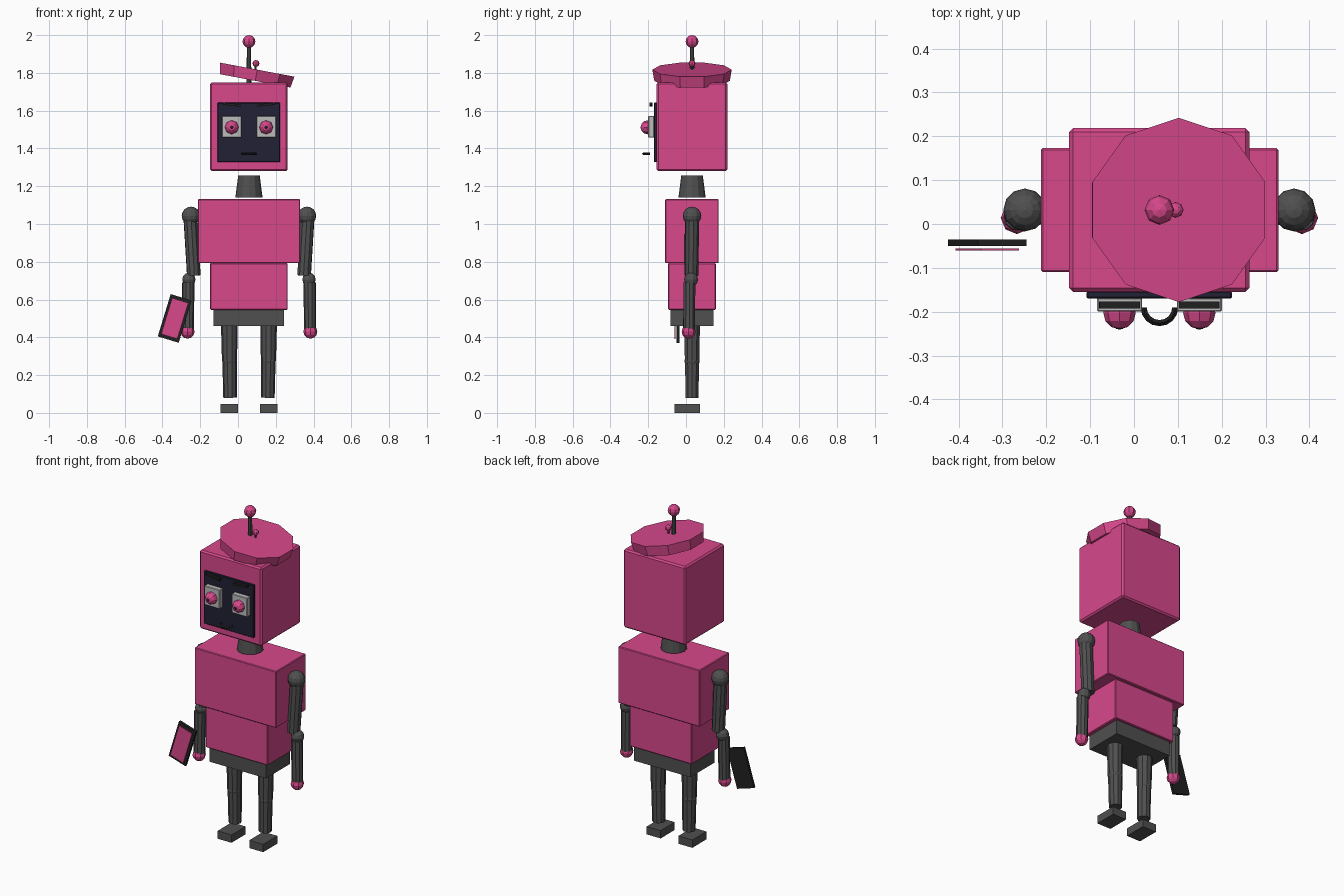
import bpy, bmesh
from math import radians, pi, cos, sin
from mathutils import Vector

if "Cube" in bpy.data.objects:
    bpy.data.objects.remove(bpy.data.objects["Cube"])

CX, CY = 0.058, 0.032   # body axis


def material(name, rgb):
    m = bpy.data.materials.new(name)
    m.diffuse_color = (*rgb, 1)
    m.use_nodes = True
    m.node_tree.nodes["Principled BSDF"].inputs["Base Color"].default_value = m.diffuse_color
    return m


PINK = material("pink", (0.68, 0.065, 0.26))
DARK = material("dark_metal", (0.08, 0.08, 0.08))
NAVY = material("screen_navy", (0.015, 0.015, 0.035))
BLACK = material("black", (0.015, 0.015, 0.015))
LIGHT = material("light_grey", (0.5, 0.5, 0.5))


def finish(name, mat):
    o = bpy.context.object
    o.name = name
    o.data.materials.append(mat)
    return o


def box(name, mat, x, y, z, bevel=0.0, rot_y=0.0):
    """Box from (min, max) ranges, optionally rolled about its own y axis."""
    lo, hi = zip(x, y, z)
    bpy.ops.mesh.primitive_cube_add(size=1, location=[(a + b) / 2 for a, b in zip(lo, hi)])
    o = finish(name, mat)
    o.scale = [b - a for a, b in zip(lo, hi)]
    bpy.ops.object.transform_apply(location=False, rotation=False, scale=True)
    o.rotation_euler.y = rot_y
    if bevel:
        m = o.modifiers.new("bevel", 'BEVEL')
        m.width, m.segments = bevel, 1
    return o


def ball(name, mat, loc, r, seg=8, rings=6, rot=(0, 0, 0)):
    bpy.ops.mesh.primitive_uv_sphere_add(segments=seg, ring_count=rings, radius=r,
                                         location=loc, rotation=rot)
    return finish(name, mat)


def rod(name, mat, a, b, r1, r2, n=10):
    """Tapered rod from a (radius r1) to b (radius r2)."""
    a, b = Vector(a), Vector(b)
    d = b - a
    bpy.ops.mesh.primitive_cone_add(vertices=n, radius1=r1, radius2=r2, depth=d.length,
                                    location=(a + b) / 2,
                                    rotation=d.to_track_quat('Z', 'Y').to_euler())
    return finish(name, mat)


# Torso stack and head
box("pelvis", DARK, (-0.13, 0.244), (-0.083, 0.145), (0.46, 0.546))
box("abdomen", PINK, (-0.148, 0.263), (-0.095, 0.158), (0.546, 0.793), 0.004)
box("chest", PINK, (-0.212, 0.329), (-0.11, 0.173), (0.793, 1.132), 0.004)
rod("neck", DARK, (CX, CY, 1.14), (CX, CY, 1.257), 0.072, 0.057, 12)
box("head", PINK, (-0.148, 0.263), (-0.155, 0.219), (1.28, 1.75), 0.009)
box("face_screen", NAVY, (-0.108, 0.223), (-0.17, -0.153), (1.327, 1.642), 0.003)

# Mouth: half ring bulging forward
bm = bmesh.new()
rows = []
for i in range(9):
    a = pi + pi * i / 8
    rows.append([bm.verts.new((CX + r * cos(a), -0.19 + r * sin(a), z))
                 for r, z in ((0.029, 1.372), (0.036, 1.365), (0.043, 1.372), (0.036, 1.379))])
for p, q in zip(rows, rows[1:]):
    for k in range(4):
        bm.faces.new((p[k], p[(k + 1) % 4], q[(k + 1) % 4], q[k]))
bm.faces.new(rows[0])
bm.faces.new(rows[-1])
bmesh.ops.recalc_face_normals(bm, faces=bm.faces)
mesh = bpy.data.meshes.new("mouth")
bm.to_mesh(mesh)
mesh.materials.append(BLACK)
bpy.context.collection.objects.link(bpy.data.objects.new("mouth", mesh))

for s, side in ((-1, "left"), (1, "right")):
    def X(d):
        return CX + s * d

    def span(d, w):
        return (X(d) - w / 2, X(d) + w / 2)

    # Eyes and brows
    box(side + "_eye_frame", LIGHT, span(0.091, 0.103), (-0.2, -0.168), (1.457, 1.571), 0.003)
    ball(side + "_iris", PINK, (X(0.091), -0.203, 1.512), 0.037, rot=(pi / 2, 0, 0))
    ball(side + "_pupil", BLACK, (X(0.091), -0.225, 1.512), 0.016, rot=(pi / 2, 0, 0))
    box(side + "_brow", BLACK, span(0.091, 0.092), (-0.193, -0.177), (1.626, 1.638),
        rot_y=s * radians(-6))

    # Arms
    ball(side + "_shoulder", DARK, (X(0.307), CY, 1.043), 0.049, 12, 8)
    rod(side + "_upper_arm", DARK, (X(0.309), CY, 1.02), (X(0.292), 0.028, 0.727), 0.038, 0.037)
    ball(side + "_elbow", DARK, (X(0.318), 0.027, 0.706), 0.037, 10, 6)
    rod(side + "_forearm", DARK, (X(0.321), 0.018, 0.69), (X(0.324), 0.016, 0.44), 0.033, 0.032)
    ball(side + "_hand", PINK, (X(0.325), 0.014, 0.43), 0.037)

    # Legs
    rod(side + "_thigh", DARK, (X(0.104), CY, 0.46), (X(0.103), CY, 0.275), 0.044, 0.04)
    ball(side + "_knee", DARK, (X(0.103), CY, 0.275), 0.041, 10, 6)
    rod(side + "_shin", DARK, (X(0.102), CY, 0.275), (X(0.1), CY, 0.08), 0.039, 0.036)
    box(side + "_foot", DARK, span(0.105, 0.092), (-0.06, 0.073), (0, 0.047))

# Tilted flat cap with nub
rod("cap", PINK, (0.091, CY, 1.758), (0.102, CY, 1.817), 0.2, 0.21).rotation_euler = (0, radians(10.7), 0)
rod("cap_stem", DARK, (0.093, CY, 1.81), (0.093, CY, 1.84), 0.006, 0.006, 6)
ball("cap_nub", PINK, (0.095, CY, 1.85), 0.018)

# Antenna
rod("antenna_rod", DARK, (CX, CY, 1.74), (CX, CY, 1.955), 0.013, 0.011, 8)
ball("antenna_tip", PINK, (CX, CY, 1.966), 0.034)

# Hand-held tablet, leaning to the side
for name, mat, w, h, y in (("tablet_case", BLACK, 0.116, 0.234, (-0.05, -0.035)),
                           ("tablet_screen", PINK, 0.09, 0.2, (-0.06, -0.056))):
    box(name, mat, (-0.335 - w / 2, -0.335 + w / 2), y, (0.5 - h / 2, 0.5 + h / 2),
        rot_y=radians(17))
